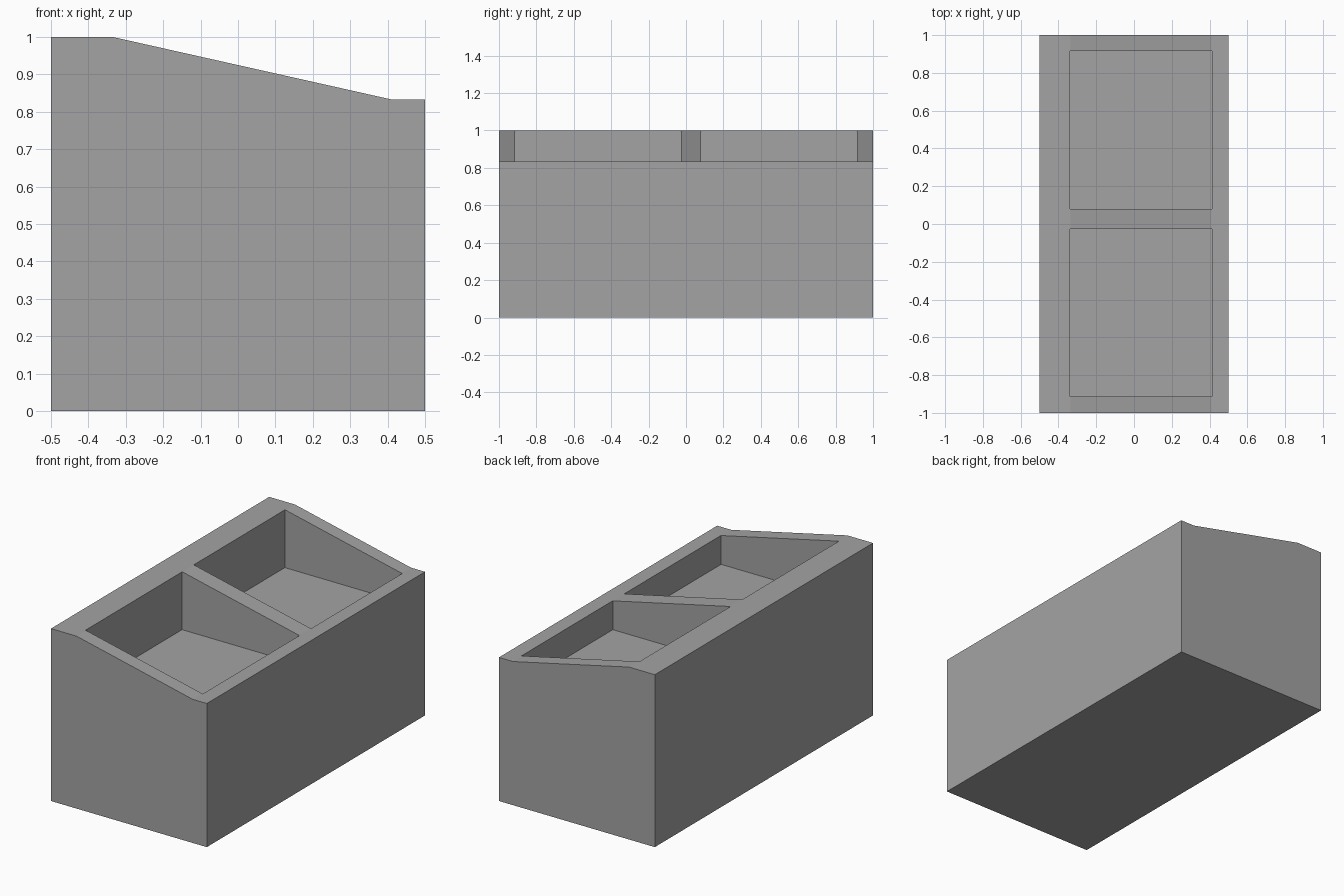
import bpy
import bmesh

default = bpy.data.objects.get("Cube")
if default:
    bpy.data.objects.remove(default, do_unlink=True)

# Single matte grey
grey = bpy.data.materials.new("plain_grey")
grey.use_nodes = True
colour = (0.37, 0.37, 0.37, 1)
grey.diffuse_color = colour
grey.node_tree.nodes["Principled BSDF"].inputs["Base Color"].default_value = colour


def prism(name, profile, y0, y1):
    """Extrude an x/z profile along y from y0 to y1."""
    bm = bmesh.new()
    face = bm.faces.new([bm.verts.new((x, y0, z)) for x, z in profile])
    grown = bmesh.ops.extrude_face_region(bm, geom=[face])["geom"]
    moved = [v for v in grown if isinstance(v, bmesh.types.BMVert)]
    bmesh.ops.translate(bm, verts=moved, vec=(0, y1 - y0, 0))
    bmesh.ops.recalc_face_normals(bm, faces=bm.faces)
    mesh = bpy.data.meshes.new(name)
    bm.to_mesh(mesh)
    bm.free()
    mesh.materials.append(grey)
    obj = bpy.data.objects.new(name, mesh)
    bpy.context.collection.objects.link(obj)
    return obj


# Block with a sloping top between two level rims
LOW = 0.833
block = prism("double_basin_block",
              [(-0.5, 0), (0.5, 0), (0.5, LOW), (0.41, LOW), (-0.335, 1), (-0.5, 1)],
              -1, 1)

# Two flat-floored basins, cut from above
LEFT, RIGHT, FLOOR, ABOVE = -0.34, 0.414, 0.665, 1.2
basin = [(LEFT, FLOOR), (RIGHT, FLOOR), (RIGHT, ABOVE), (LEFT, ABOVE)]
for name, y0, y1 in (("front_basin", -0.913, -0.027), ("back_basin", 0.079, 0.915)):
    cutter = prism(name + "_cutter", basin, y0, y1)
    cutter.hide_render = True
    cutter.hide_viewport = True
    cutter.display_type = 'WIRE'
    cut = block.modifiers.new(name, 'BOOLEAN')
    cut.operation = 'DIFFERENCE'
    cut.solver = 'EXACT'
    cut.object = cutter
